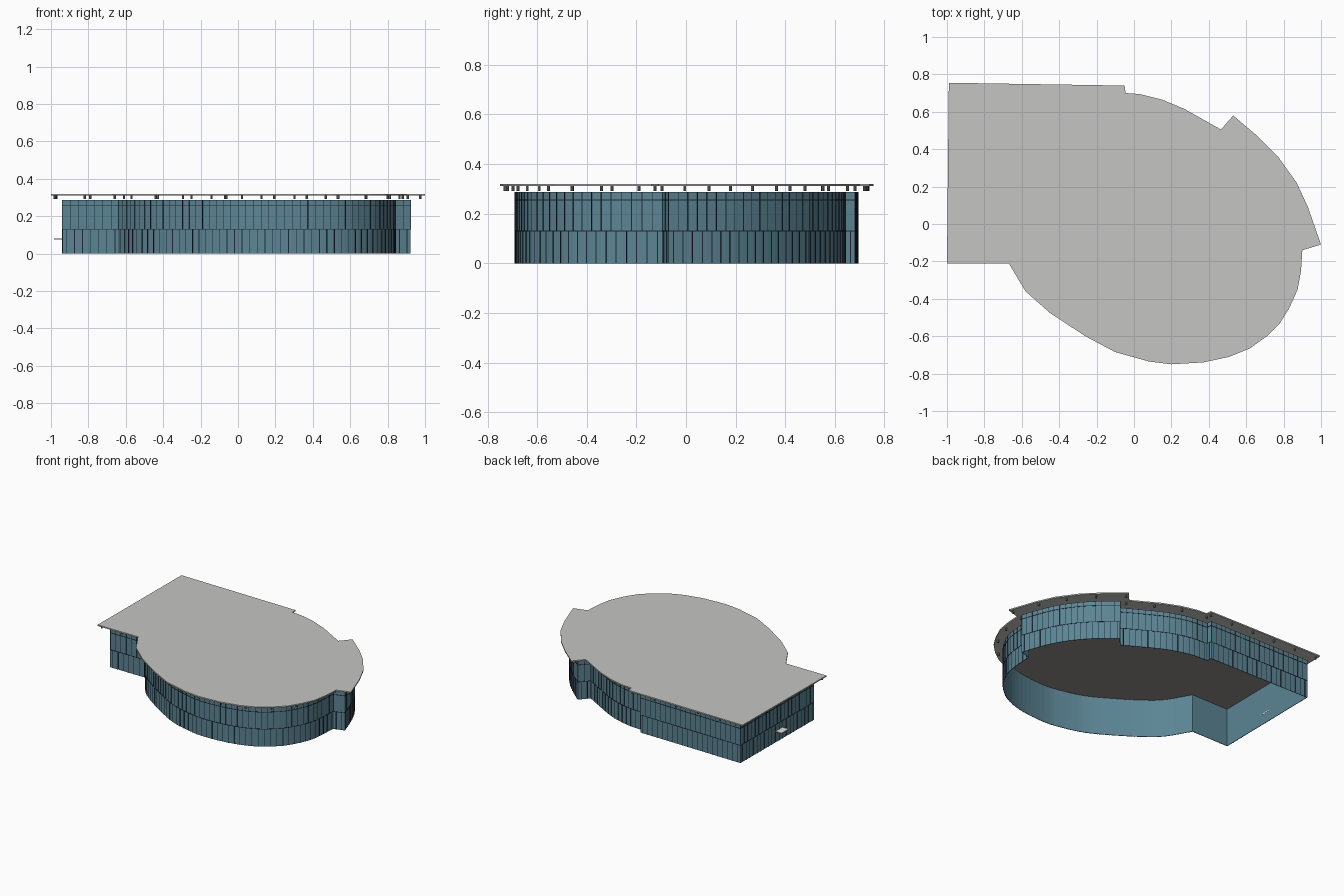
import bpy, bmesh, math
from mathutils import Vector

if "Cube" in bpy.data.objects:
    bpy.data.objects.remove(bpy.data.objects["Cube"])

def material(name, rgb):
    m = bpy.data.materials.new(name)
    m.diffuse_color = (*rgb, 1)
    m.use_nodes = True
    m.node_tree.nodes["Principled BSDF"].inputs["Base Color"].default_value = m.diffuse_color
    return m

ROOF = material("roof grey", (0.56, 0.56, 0.54))
GLASS = material("teal glass", (0.105, 0.235, 0.30))
FRAME = material("dark frame", (0.015, 0.02, 0.025))
CEILING = material("ceiling brown grey", (0.29, 0.265, 0.25))
WHITE = material("canopy white", (0.75, 0.75, 0.74))
METAL = material("fitting grey", (0.22, 0.22, 0.21))

def finish(name, bm, mat, recalc=True):
    if recalc:
        bmesh.ops.recalc_face_normals(bm, faces=bm.faces[:])
    me = bpy.data.meshes.new(name)
    bm.to_mesh(me)
    bm.free()
    me.materials.append(mat)
    ob = bpy.data.objects.new(name, me)
    bpy.context.collection.objects.link(ob)
    return ob

def prism(bm, pts, z0, z1):
    lo = [bm.verts.new((p.x, p.y, z0)) for p in pts]
    hi = [bm.verts.new((p.x, p.y, z1)) for p in pts]
    bm.faces.new(lo[::-1])
    bm.faces.new(hi)
    for i in range(len(pts)):
        j = (i + 1) % len(pts)
        bm.faces.new((lo[i], lo[j], hi[j], hi[i]))

def bar(bm, a, b, depth, z0, z1):
    """Box along a-b, reaching outward (right of a-b) and slightly inward."""
    d = (b - a).normalized()
    n = Vector((d.y, -d.x)) * depth
    prism(bm, [a - n * 0.3, a + n, b + n, b - n * 0.3], z0, z1)

def inset(pts, dist):
    """Parallel outline inside a counter-clockwise polygon."""
    out = []
    for i, p in enumerate(pts):
        e0 = (p - pts[i - 1]).normalized()
        e1 = (pts[(i + 1) % len(pts)] - p).normalized()
        n0, n1 = Vector((-e0.y, e0.x)), Vector((-e1.y, e1.x))
        out.append(p + (n0 + n1) * dist / (1 + n0.dot(n1)))
    return out

def smooth(run, n=8):
    """Curve through the points of one run."""
    if len(run) < 3:
        return run
    q = [run[0] * 2 - run[1]] + run + [run[-1] * 2 - run[-2]]
    out = []
    for i in range(1, len(q) - 2):
        a, b, c, d = q[i - 1:i + 3]
        for k in range(n):
            t = k / n
            out.append(0.5 * (2 * b + (c - a) * t + (2 * a - 5 * b + 4 * c - d) * t * t
                              + (3 * b - a - 3 * c + d) * t ** 3))
    return out + [run[-1]]

def spaced(path, step):
    """Evenly spaced points along an open path, both ends included."""
    total = sum((b - a).length for a, b in zip(path, path[1:]))
    count = max(1, round(total / step))
    out, walked, k = [path[0]], 0, 1
    for a, b in zip(path, path[1:]):
        length = (b - a).length
        while k < count and walked + length >= k * total / count:
            out.append(a.lerp(b, (k * total / count - walked) / length))
            k += 1
        walked += length
    return out + [path[-1]]

# Roof outline, counter-clockwise from the back left corner
outline = [Vector(p) for p in [
    (-0.99, 0.755), (-1, -0.21), (-0.67, -0.21), (-0.58, -0.36), (-0.45, -0.475),
    (-0.26, -0.60), (-0.10, -0.685), (0.08, -0.735), (0.20, -0.75), (0.37, -0.74),
    (0.51, -0.71), (0.62, -0.665), (0.71, -0.60), (0.78, -0.53), (0.83, -0.45),
    (0.875, -0.35), (0.893, -0.25), (0.90, -0.14), (1, -0.11), (0.93, 0.09),
    (0.87, 0.22), (0.77, 0.36), (0.66, 0.47), (0.53, 0.58), (0.465, 0.505),
    (0.27, 0.615), (0.15, 0.665), (0.03, 0.695), (-0.045, 0.70), (-0.05, 0.74)]]
corners = [0, 1, 2, 17, 18, 23, 24, 28, 29, 30]

# Roof slab
bm = bmesh.new()
prism(bm, outline, 0.311, 0.32)
finish("roof_slab", bm, ROOF)

# Wall line: set back from the roof edge, curved between the corners
base = inset(outline, 0.06)
base.append(base[0])
runs = [spaced(smooth(base[a:b + 1]), 0.042) for a, b in zip(corners, corners[1:])]
wall = [p for r in runs for p in r[:-1]]

# Glass wall shell with outer and inner skins
TOP = 0.288
bm = bmesh.new()
inner = inset(wall, 0.004)
rings = [[bm.verts.new((p.x, p.y, z)) for p in pts]
         for pts, z in ((wall, 0), (wall, TOP), (inner, TOP), (inner, 0))]
for i in range(len(wall)):
    j = (i + 1) % len(wall)
    for r in range(4):
        a, b = rings[r], rings[(r + 1) % 4]
        bm.faces.new((a[i], a[j], b[j], b[i]))
finish("glass_walls", bm, GLASS)

# Ceiling closing the top of the walls
bm = bmesh.new()
prism(bm, inset(wall, 0.002), TOP - 0.006, TOP)
finish("ceiling", bm, CEILING)

# Upright glazing bars, staggered between the two storeys
bm = bmesh.new()
for run in runs:
    for a, b in zip(run, run[1:]):
        d = (b - a).normalized() * 0.0018
        bar(bm, a - d * 0.5, a + d, 0.002, 0.13, TOP)
        m = (a + b) / 2
        bar(bm, m - d, m + d, 0.002, 0, 0.13)
finish("upright_bars", bm, FRAME)

# Level glazing rails
bm = bmesh.new()
for z in (0.13, 0.255):
    for i, a in enumerate(wall):
        bar(bm, a, wall[(i + 1) % len(wall)], 0.002, z - 0.0015, z + 0.0015)
finish("level_rails", bm, FRAME)

# Small fittings hanging below the roof edge
bm = bmesh.new()
edge = inset(outline, 0.02)
edge.append(edge[0])
for a, b in zip(corners, corners[1:]):
    if (edge[a] - edge[b]).length < 0.15:
        continue
    for p in spaced(edge[a:b + 1], 0.18):
        ring = [p + Vector((math.cos(t * math.pi / 4), math.sin(t * math.pi / 4))) * 0.006
                for t in range(8)]
        prism(bm, ring, 0.291, 0.3115)
finish("soffit_fittings", bm, METAL)

# Entrance canopy on the left wall
bm = bmesh.new()
prism(bm, [Vector(p) for p in ((-0.985, 0.21), (-0.93, 0.21), (-0.93, 0.29), (-0.985, 0.29))],
      0.076, 0.082)
finish("entrance_canopy", bm, WHITE)
